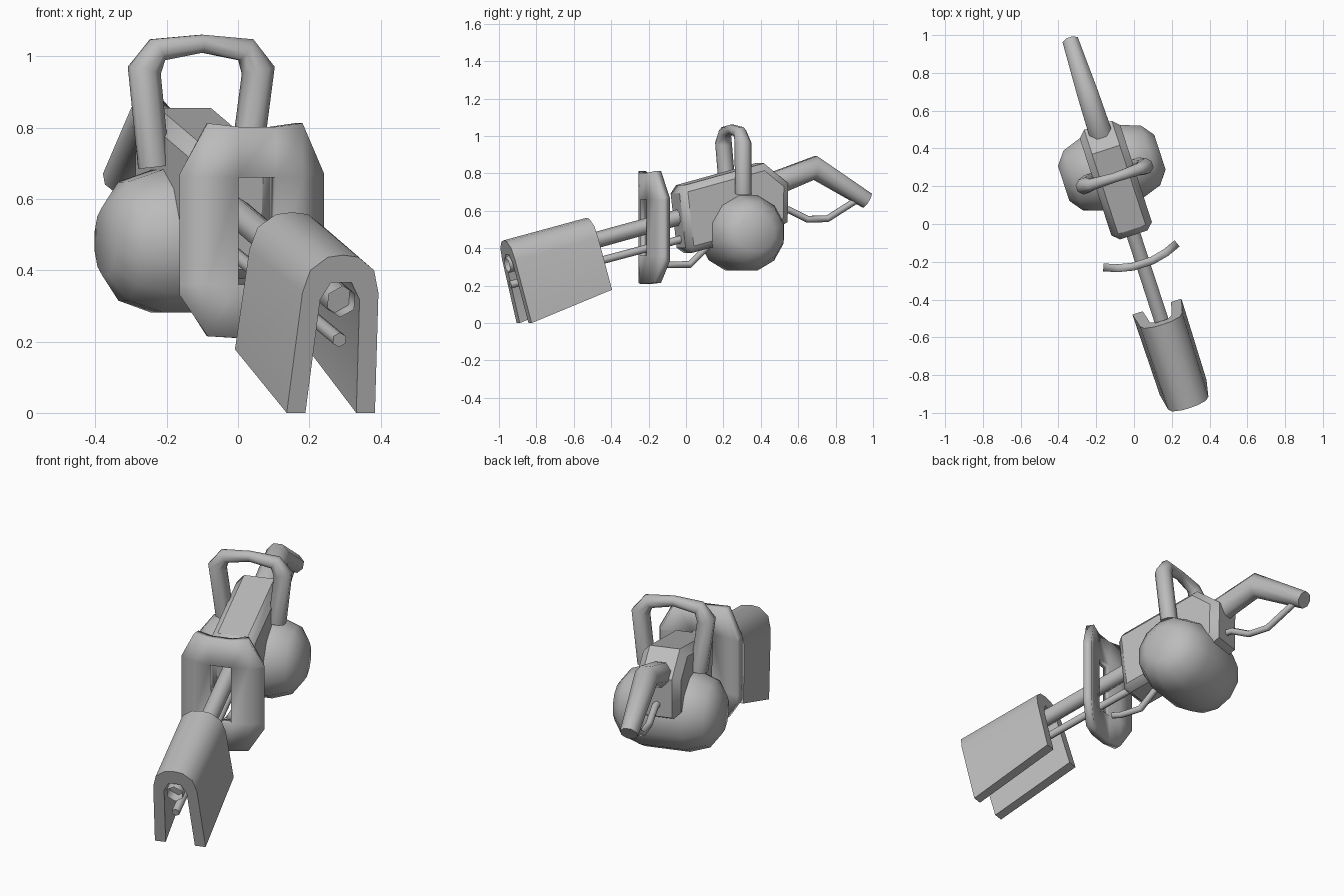
import bpy, bmesh, math
from mathutils import Matrix, Vector

cube = bpy.data.objects.get("Cube")
if cube:
    bpy.data.objects.remove(cube, do_unlink=True)

# One flat metal colour
metal = bpy.data.materials.new("grey_metal")
metal.use_nodes = True
GREY = (0.5, 0.5, 0.5, 1)
metal.diffuse_color = GREY
metal.node_tree.nodes["Principled BSDF"].inputs["Base Color"].default_value = GREY

# Local frames: y runs backwards along the gun, x to its left
LEVEL = Matrix.Translation((-0.019, -0.006, 0)) @ Matrix.Rotation(math.radians(18), 4, 'Z')
TILTED = LEVEL @ Matrix.Translation((0, 0, 0.5)) @ Matrix.Rotation(math.radians(14.5), 4, 'X')


def finish(name, bm, frame, angle=40, mods=()):
    bmesh.ops.recalc_face_normals(bm, faces=bm.faces)
    mesh = bpy.data.meshes.new(name)
    bm.to_mesh(mesh)
    bm.free()
    mesh.materials.append(metal)
    ob = bpy.data.objects.new(name, mesh)
    bpy.context.collection.objects.link(ob)
    ob.matrix_world = frame
    for kind, settings in mods:
        mod = ob.modifiers.new(kind.title(), kind)
        for key, value in settings.items():
            setattr(mod, key, value)
    bpy.ops.object.select_all(action='DESELECT')
    ob.select_set(True)
    bpy.context.view_layer.objects.active = ob
    bpy.ops.object.shade_smooth_by_angle(angle=math.radians(angle))
    return ob


def loft(bm, rings):
    """Join successive rings of vertices and cap both ends."""
    for a, b in zip(rings, rings[1:]):
        for i in range(len(a)):
            j = (i + 1) % len(a)
            bm.faces.new((a[i], a[j], b[j], b[i]))
    return bm.faces.new(rings[0]), bm.faces.new(rings[-1])


def tube(name, path, radii, frame=TILTED, normal=(1, 0, 0), sides=8, hole=0):
    """Mitred tube along a flat path; normal is perpendicular to the path."""
    pts = [Vector(p) for p in path]
    n = Vector(normal)
    bm = bmesh.new()
    rings = []
    for k, p in enumerate(pts):
        before = (p - pts[k - 1]).normalized() if k else (pts[1] - p).normalized()
        after = (pts[k + 1] - p).normalized() if k < len(pts) - 1 else before
        t = (before + after).normalized()
        side = t.cross(n) / max(t.dot(before), 0.5)
        ring = []
        for i in range(sides):
            a = math.tau * (i + 0.5) / sides
            ring.append(bm.verts.new(p + radii[k] * (n * math.cos(a) + side * math.sin(a))))
        rings.append(ring)
    first, last = loft(bm, rings)
    if hole:
        # Sunken bore at the first end
        bmesh.ops.inset_region(bm, faces=[first], thickness=hole)
        bmesh.ops.translate(bm, verts=first.verts, vec=(pts[1] - pts[0]).normalized() * 0.05)
    return finish(name, bm, frame, 62)


def prism(name, outline, frame, mods=(), place=None, depth=(0, 1), angle=40):
    bm = bmesh.new()
    rings = [[bm.verts.new(place(a, b, d)) for a, b in outline] for d in depth]
    loft(bm, rings)
    return finish(name, bm, frame, angle, mods)


# Receiver: bevelled side profile
prism("receiver",
      [(-0.05, -0.125), (0, 0.236), (0.495, 0.238), (0.6, 0.1), (0.545, -0.1), (0.45, -0.125)],
      TILTED, [("BEVEL", {"width": 0.036, "segments": 1, "limit_method": 'ANGLE',
                          "angle_limit": math.radians(60)})],
      lambda y, z, d: (d, y, z), (-0.113, 0.113), 30)

# Barrel shroud: open-bottomed arch whose legs shorten towards the back
half = [(0.13, -0.258), (0.112, 0.09), (0.094, 0.155), (0.045, 0.193)]
inner = [(0.03, 0.12), (0.058, 0.07), (0.075, -0.258)]
arch = half + [(0, 0.199)] + [(-x, z) for x, z in reversed(half)]
arch += [(-x, z) for x, z in reversed(inner)] + inner
prism("barrel_shroud", arch, TILTED, (),
      lambda x, z, d: (x * (1.05 if d > -0.9 else 1), d,
                       z + (0.06 if z < 0 and d > -0.9 else 0)),
      (-1.0, -0.52), 45)

# Barrels
tube("main_barrel", [(0, -1.015, 0.068), (0, 0.0, 0.072)], [0.045, 0.043], sides=6, hole=0.018)
tube("lower_barrel", [(0, -1.025, -0.04), (0, 0.0, -0.045)], [0.021, 0.021], sides=6)
tube("feed_pipe", [(0, -0.18, -0.135), (0, -0.135, -0.16), (0, -0.02, -0.188), (0, 0.12, -0.11)],
     [0.018] * 4, sides=6)

# Rear grip and its guard
tube("rear_grip", [(0, 0.48, 0.10), (0, 0.577, 0.114), (0, 0.79, 0.137), (0, 1.03, -0.106)],
     [0.066, 0.066, 0.061, 0.046])
tube("grip_guard", [(0, 0.53, -0.03), (0, 0.593, -0.045), (0, 0.68, -0.119),
                    (0, 0.79, -0.145), (0, 0.99, -0.085)], [0.018] * 5, sides=6)

# Carry handle: level hoop over the receiver
leg = [(0.135, 0.285, 0.69), (0.168, 0.272, 0.96), (0.13, 0.268, 1.018)]
hoop = leg + [(0, 0.265, 1.035)] + [(-x, y, z) for x, y, z in reversed(leg)]
sizes = [0.045, 0.045, 0.034]
tube("carry_handle", hoop, sizes + [0.027] + sizes[::-1], LEVEL, (0, 1, 0))

# Ammunition drum: turned about the sideways axis
profile = [(0.268, 0.1), (0.215, 0.172), (0.115, 0.207)]
profile = [(-x, r) for x, r in profile] + profile[::-1]
bm = bmesh.new()
rings = []
for x, r in profile:
    rings.append([bm.verts.new((x, 0.304 + r * math.cos(math.tau * i / 12),
                                -0.098 + r * math.sin(math.tau * i / 12))) for i in range(12)])
loft(bm, rings)
finish("ammo_drum", bm, TILTED, 50)

# Shield: upright bowed octagon with a slot for the barrels
bm = bmesh.new()
columns = []
for x, low, high in [(-0.213, 0.33, 0.67), (-0.14, 0.215, 0.812), (-0.055, 0.21, 0.802),
                     (0.055, 0.21, 0.802), (0.14, 0.215, 0.812), (0.213, 0.33, 0.67)]:
    y = -0.188 - 0.05 * (1 - (x / 0.213) ** 2)
    columns.append([bm.verts.new((x, y, z)) for z in (low, 0.36, 0.66, high)])
for c, (a, b) in enumerate(zip(columns, columns[1:])):
    for r in range(3):
        if (c, r) != (2, 1):
            bm.faces.new((a[r], b[r], b[r + 1], a[r + 1]))
finish("shield", bm, LEVEL, 40, [("SOLIDIFY", {"thickness": 0.042, "offset": -1})])
